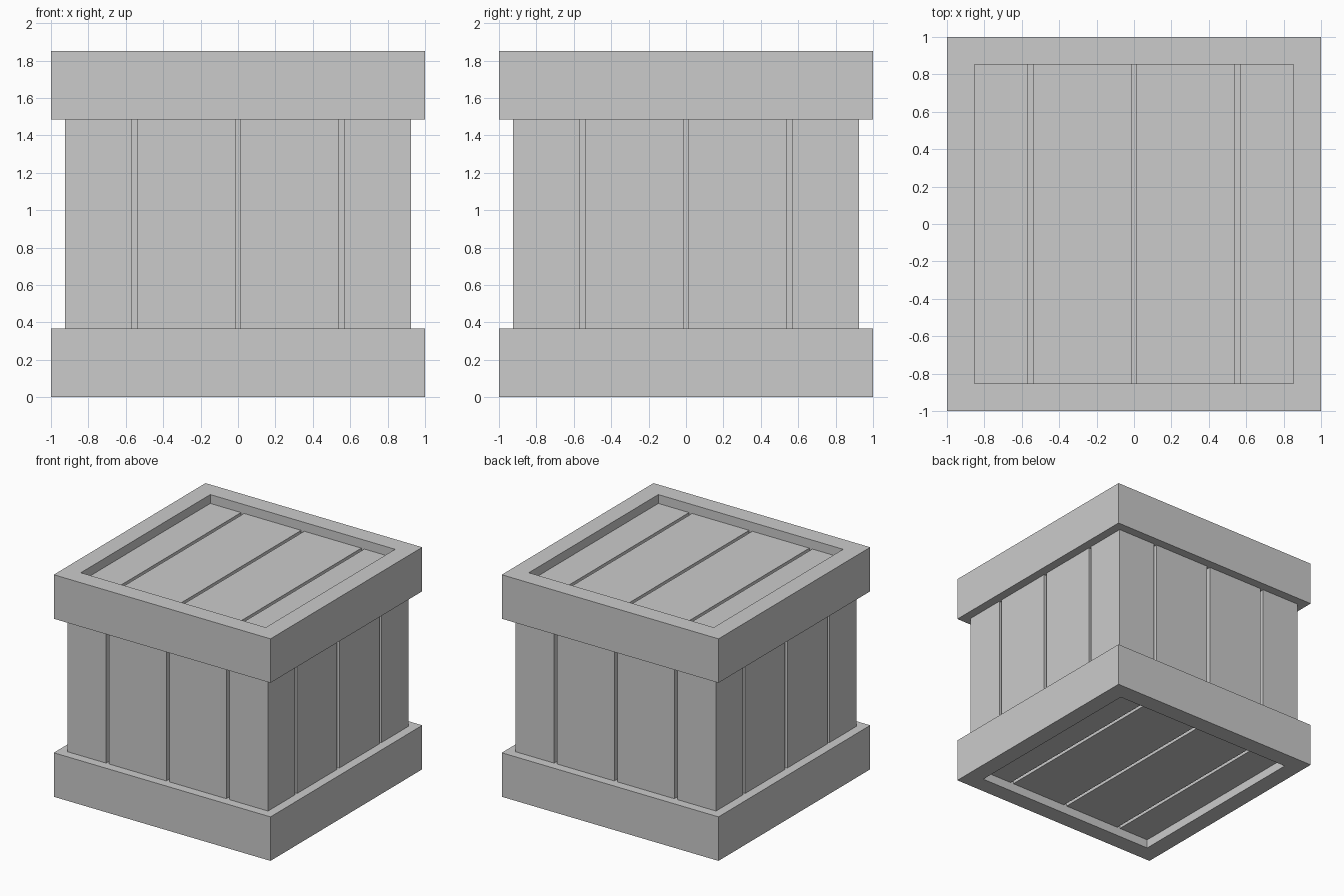
import bpy, bmesh, math
from mathutils import Matrix

if "Cube" in bpy.data.objects:
    bpy.data.objects.remove(bpy.data.objects["Cube"])

H = 1.852          # total height
FRAME = 0.367      # frame band height
BODY = 0.925       # half width of the planked walls
OPEN = 0.853       # half width of the frame opening
RECESS = 0.074     # depth of lid and base below the frame rim
GROOVES = (-0.555, 0.0, 0.555)
GW, GD = 0.014, 0.04   # groove half width and depth


def finish(name, bm, matrix=Matrix()):
    bm.transform(matrix)
    me = bpy.data.meshes.new(name)
    bm.to_mesh(me)
    bm.free()
    ob = bpy.data.objects.new(name, me)
    bpy.context.collection.objects.link(ob)


def planks(name, half_w, v0, v1, matrix):
    """Grooved plank panel in the local XY plane, facing +Z."""
    prof = [(-half_w, 0)]
    for g in GROOVES:
        prof += [(g - GW, 0), (g - GW, -GD), (g + GW, -GD), (g + GW, 0)]
    prof.append((half_w, 0))
    bm = bmesh.new()
    rows = [[bm.verts.new((x, v, z)) for x, z in prof] for v in (v0, v1)]
    a, b = rows
    for i in range(len(prof) - 1):
        bm.faces.new((a[i], a[i + 1], b[i + 1], b[i]))
    finish(name, bm, matrix)


def frame(name, flip):
    """Square rim: (half width, height) profile carried round four corners."""
    prof = [(OPEN, H - RECESS - GD), (OPEN, H), (1, H),
            (1, H - FRAME), (BODY - GD, H - FRAME)]
    bm = bmesh.new()
    loops = [[bm.verts.new((sx * r, sy * r, H - z if flip else z))
              for sx, sy in ((-1, -1), (1, -1), (1, 1), (-1, 1))] for r, z in prof]
    for p, q in zip(loops, loops[1:]):
        for i in range(4):
            j = (i + 1) % 4
            f = (p[i], p[j], q[j], q[i])
            bm.faces.new(f if flip else f[::-1])
    finish(name, bm)


# Rims
frame("top_frame", False)
frame("bottom_frame", True)

# Four planked walls
for k, side in enumerate(("front", "right", "back", "left")):
    m = (Matrix.Rotation(k * math.pi / 2, 4, 'Z')
         @ Matrix.Translation((0, -BODY, 0))
         @ Matrix.Rotation(math.pi / 2, 4, 'X'))
    planks(side + "_wall_planks", BODY, FRAME, H - FRAME, m)

# Lid and base planks, sunk inside the rims
planks("lid_planks", OPEN, -OPEN, OPEN, Matrix.Translation((0, 0, H - RECESS)))
planks("base_planks", OPEN, -OPEN, OPEN,
       Matrix.Translation((0, 0, RECESS)) @ Matrix.Rotation(math.pi, 4, 'Y'))
